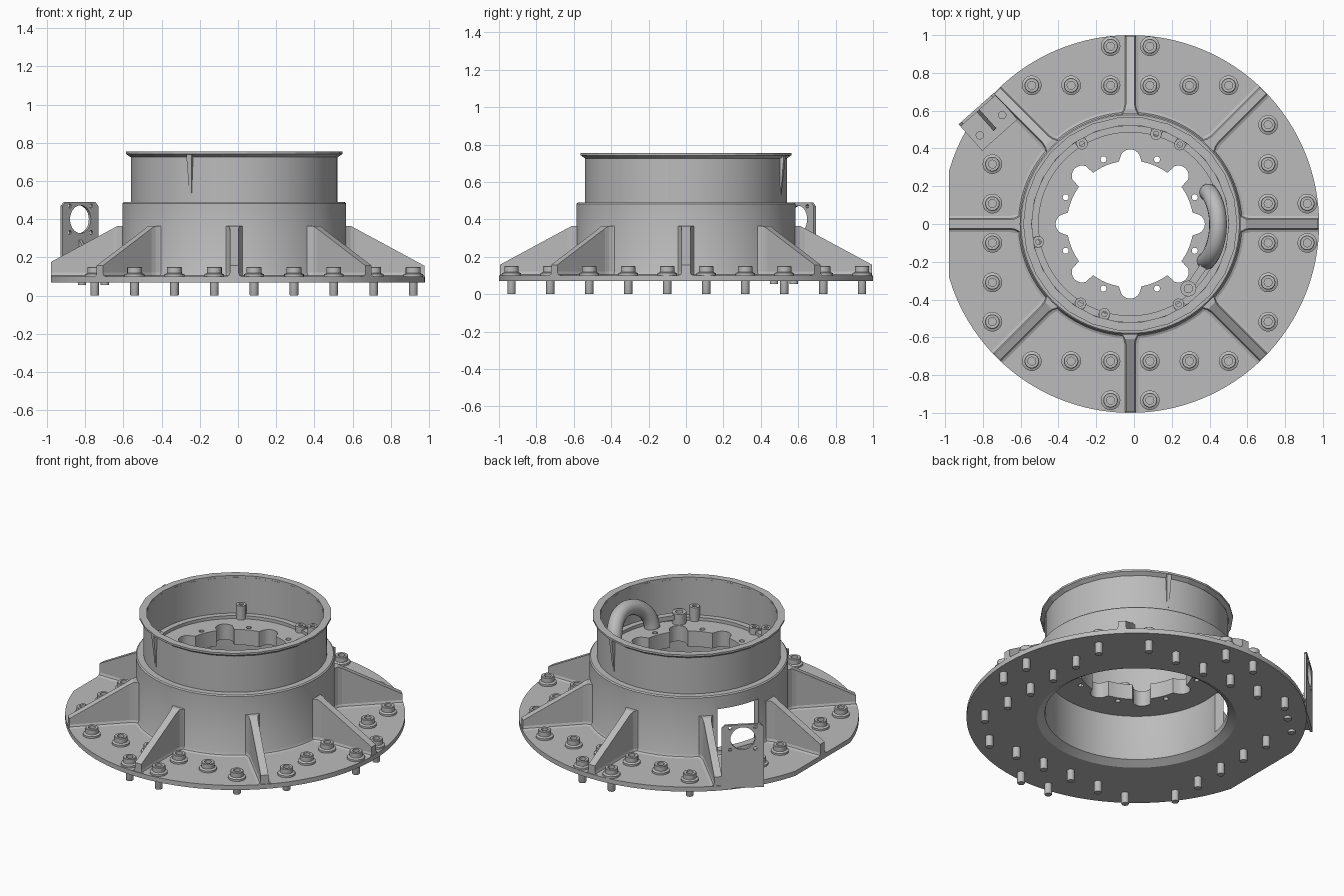
import bpy, bmesh
from math import sin, cos, pi, radians, sqrt
from mathutils import Matrix, Vector

if "Cube" in bpy.data.objects:
    bpy.data.objects.remove(bpy.data.objects["Cube"], do_unlink=True)

CX = -0.02                      # axis of the round parts
grey = bpy.data.materials.new("machined grey")
grey.diffuse_color = (0.5, 0.5, 0.5, 1)
grey.use_nodes = True
grey.node_tree.nodes["Principled BSDF"].inputs["Base Color"].default_value = (0.5, 0.5, 0.5, 1)


def finish(name, bm, loc=(CX, 0, 0), turn=0, smooth=True):
    bmesh.ops.remove_doubles(bm, verts=bm.verts, dist=1e-5)
    bmesh.ops.recalc_face_normals(bm, faces=bm.faces)
    me = bpy.data.meshes.new(name)
    bm.to_mesh(me)
    bm.free()
    if smooth:
        me.shade_smooth()
        me.set_sharp_from_angle(angle=radians(30))
    me.materials.append(grey)
    ob = bpy.data.objects.new(name, me)
    ob.location = loc
    ob.rotation_euler.z = radians(turn)
    bpy.context.collection.objects.link(ob)
    return ob


def lathe(name, profile, segs=64, closed=True, loc=(CX, 0, 0), smooth=True):
    """Spin an (r, z) profile round the z axis."""
    bm = bmesh.new()
    rings = [[bm.verts.new((r * cos(2 * pi * i / segs), r * sin(2 * pi * i / segs), z))
              for i in range(segs)] for r, z in profile]
    pairs = list(zip(rings, rings[1:]))
    if closed:
        pairs.append((rings[-1], rings[0]))
    for a, b in pairs:
        for i in range(segs):
            j = (i + 1) % segs
            bm.faces.new((a[i], a[j], b[j], b[i]))
    return finish(name, bm, loc, 0, smooth)


def loft(name, sections, loc=(CX, 0, 0), turn=0, smooth=False):
    """Skin matching cross-sections and cap both ends."""
    bm = bmesh.new()
    rows = [[bm.verts.new(p) for p in s] for s in sections]
    n = len(rows[0])
    for a, b in zip(rows, rows[1:]):
        for i in range(n):
            bm.faces.new((a[i], a[(i + 1) % n], b[(i + 1) % n], b[i]))
    bm.faces.new(rows[0])
    bm.faces.new(rows[-1])
    return finish(name, bm, loc, turn, smooth)


def prism(name, outline, z0, z1, loc=(CX, 0, 0), turn=0, smooth=False):
    return loft(name, [[(x, y, z) for x, y in outline] for z in (z0, z1)], loc, turn, smooth)


def slab(name, outline, y0, y1, loc, turn):
    """Extrude an (x, z) outline along y."""
    return loft(name, [[(x, y, z) for x, z in outline] for y in (y0, y1)], loc, turn)


def rect(x0, x1, y0, y1):
    return [(x0, y0), (x1, y0), (x1, y1), (x0, y1)]


def circle(x, y, r, n=20):
    return [(x + r * cos(2 * pi * i / n), y + r * sin(2 * pi * i / n)) for i in range(n)]


def cut(ob, *cutters):
    for c in cutters:
        c.hide_render = True
        mod = ob.modifiers.new("cut", 'BOOLEAN')
        mod.operation, mod.solver, mod.object = 'DIFFERENCE', 'EXACT', c
        bpy.context.view_layer.objects.active = ob
        bpy.ops.object.modifier_apply(modifier=mod.name)
        bpy.data.objects.remove(c, do_unlink=True)
    ob.data.set_sharp_from_angle(angle=radians(30))


def polar(r, deg):
    return CX + r * cos(radians(deg)), r * sin(radians(deg))


# Base flange with one flat side
flange = lathe("base_flange", [(0.585, 0.07), (1, 0.07), (1, 0.1), (0.54, 0.1)], 128)
cut(flange, prism("flat_cutter", rect(-1.3, -0.98, -1, 1), 0, 0.3, (0, 0, 0)))

# Lower drum with a side window
drum = lathe("lower_drum", [(0.54, 0.1), (0.605, 0.1), (0.592, 0.106), (0.585, 0.12),
                            (0.585, 0.483), (0.578, 0.49), (0.535, 0.49), (0.535, 0.12)], 96)
cut(drum, prism("window_cutter", rect(0.45, 0.7, -0.14, 0.14), 0.13, 0.4, turn=155.5))

# Upper sleeve and its faceted lip
lathe("upper_sleeve", [(0.52, 0.47), (0.54, 0.47), (0.54, 0.742), (0.52, 0.742)], 48)
lathe("sleeve_lip", [(0.522, 0.738), (0.543, 0.725), (0.567, 0.742), (0.567, 0.754), (0.522, 0.754)],
      26, smooth=False)
for deg in (245, 70):
    loft("sleeve_fin", [[(0.53, -w, z), (r, -w, z), (r, w, z), (0.53, w, z)]
                        for r, w, z in ((0.541, 0.006, 0.53), (0.562, 0.015, 0.74))], turn=deg)

# Floor plate with a lobed opening and small holes
floor = lathe("floor_plate", [(0.2, 0.39), (0.538, 0.39), (0.538, 0.49), (0.2, 0.49)], 96)


def opening_radius(deg):
    k = round(deg / 45)
    off = radians(deg - 45 * k)
    d = 0.34 if k % 2 == 0 else 0.36
    under = 0.055 ** 2 - (d * sin(off)) ** 2
    return max(0.335, d * cos(off) + sqrt(under)) if under > 0 else 0.335


lobes = [(opening_radius(a) * cos(radians(a)), opening_radius(a) * sin(radians(a)))
         for a in (i * 1.5 for i in range(240))]
cut(floor, prism("opening_cutter", lobes, 0.3, 0.6))
for i in range(8):
    a = radians(22.5 + 45 * i)
    cut(floor, prism("hole_cutter", circle(0.37 * cos(a), 0.37 * sin(a), 0.016, 12), 0.3, 0.6))
lathe("floor_ledge", [(0.485, 0.485), (0.525, 0.485), (0.525, 0.51), (0.485, 0.51)], 64)

# Screw bosses on the ledge
for deg, top in ((58, 0.58), (121, 0.58), (238, 0.58), (301, 0.58), (74, 0.53), (191, 0.53), (254, 0.53)):
    x, y = polar(0.495, deg)
    lathe("screw_boss", [(0.03, 0.485), (0.03, top), (0.014, top), (0.014, top - 0.03), (0, top - 0.03)],
          16, False, (x, y, 0))
    prism("boss_web", rect(0.49, 0.525, -0.03, 0.03), 0.485, top - 0.01, turn=deg)

# Radial ribs, flared where they meet the drum
for i in range(8):
    end = 0.96 if i == 4 else 0.995
    sections = []
    for r, w in ((0.57, 0.052), (0.59, 0.038), (0.61, 0.028), (0.635, 0.023), (end, 0.023)):
        top = 0.365 - max(0, r - 0.61) * 0.54
        sections.append([(r, -w - 0.02, 0.1), (r, -w - 0.005, 0.106), (r, -w, 0.12), (r, -w, top),
                         (r, w, top), (r, w, 0.12), (r, w + 0.005, 0.106), (r, w + 0.02, 0.1)])
    loft("radial_rib", sections, turn=45 * i)

# Flange bolts: four straight rows plus outer pairs
steps = [s * k for k in (0.104, 0.313, 0.521) for s in (-1, 1)]
spots = {(s, v) for s in steps for v in (-0.73, 0.73)} | {(v, s) for s in steps for v in (-0.73, 0.73)}
spots |= {(s, v) for s in steps[:2] for v in (-0.937, 0.937)} | {(0.937, s) for s in steps[:2]}
spots.discard((-0.73, 0.521))
bolt = None
for x, y in sorted(spots):
    if bolt is None:
        bolt = lathe("flange_bolt", [(0, 0), (0.021, 0), (0.023, 0.004), (0.023, 0.1), (0.052, 0.1),
                                     (0.052, 0.112), (0.039, 0.118), (0.039, 0.147), (0.036, 0.15),
                                     (0.021, 0.15), (0.021, 0.128), (0, 0.128)], 18, False)
        ob = bolt
    else:
        ob = bpy.data.objects.new("flange_bolt", bolt.data)
        bpy.context.collection.objects.link(ob)
    ob.location = (x + CX, y + 0.004, 0)

# Connector bracket: drilled plate, foot and gusset
spot, turn = (-0.83, 0.605, 0), 41.7
c = 0.02
plate = slab("bracket_plate", [(-0.125, 0.08), (0.125, 0.08), (0.125, 0.49 - c), (0.125 - c, 0.49),
                               (c - 0.125, 0.49), (-0.125, 0.49 - c)], -0.008, 0.008, spot, turn)
holes = [(0, 0.4, 0.073, 28)] + [(sx * 0.075, 0.4 + sz * 0.07, 0.011, 10) for sx in (-1, 1) for sz in (-1, 1)]
for h in holes:
    cut(plate, slab("drill", circle(*h), -0.05, 0.05, spot, turn))
prism("bracket_foot", rect(-0.125, 0.125, -0.18, 0), 0.095, 0.115, spot, turn)
loft("bracket_gusset", [[(x, 0, 0.11), (x, -0.14, 0.11), (x, -0.14, 0.14), (x, 0, 0.3)]
                        for x in (-0.01, 0.01)], spot, turn)
for x in (-0.08, 0.08):
    px, py = (Matrix.Rotation(radians(turn), 2) @ Vector((x, -0.11)))
    lathe("foot_screw", [(0, 0.055), (0.022, 0.055), (0.022, 0.125), (0, 0.125)], 14, False,
          (spot[0] + px, spot[1] + py, 0))

# Arched hose inside the sleeve
curve = bpy.data.curves.new("arched_hose", 'CURVE')
curve.dimensions = '3D'
curve.bevel_depth, curve.bevel_resolution, curve.use_fill_caps = 0.047, 5, True
path = curve.splines.new('POLY')
count = 21
path.points.add(count - 1)
for i, p in enumerate(path.points):
    t = pi * i / (count - 1)
    x, y = polar(0.445 + 0.02 * sin(t), -2 + 24 * cos(t))
    p.co = (x, y, 0.49 + 0.17 * sin(t), 1)
path.use_smooth = True
hose = bpy.data.objects.new("arched_hose", curve)
hose.data.materials.append(grey)
bpy.context.collection.objects.link(hose)

# Clamp eye and link beside the hose
x, y = polar(0.46, -48)
lathe("clamp_eye", [(0.042, 0.485), (0.042, 0.56), (0.022, 0.56), (0.022, 0.54), (0, 0.54)], 20, False, (x, y, 0))
prism("clamp_link", rect(0.03, 0.15, -0.02, 0.02), 0.52, 0.55, (x, y, 0), 56)
